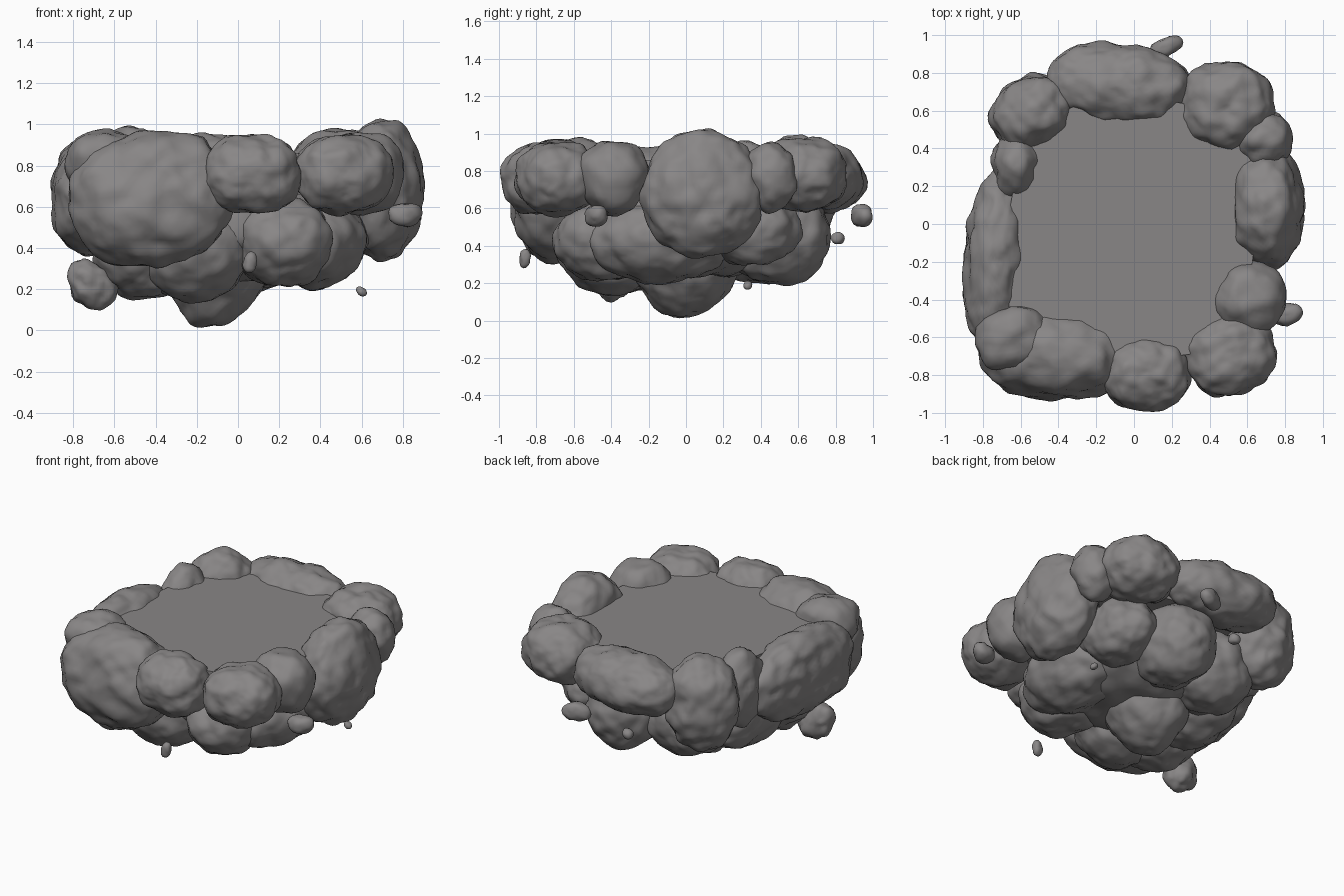
import bpy, bmesh, math
from mathutils import Vector, Matrix, noise

cube = bpy.data.objects.get("Cube")
if cube:
    bpy.data.objects.remove(cube, do_unlink=True)


def material(name, color):
    mat = bpy.data.materials.new(name)
    mat.use_nodes = True
    mat.diffuse_color = color
    bsdf = mat.node_tree.nodes["Principled BSDF"]
    bsdf.inputs["Base Color"].default_value = color
    bsdf.inputs["Roughness"].default_value = 0.9
    return mat


STONE = material("stone_grey", (0.25, 0.24, 0.24, 1))


def finish(name, bm, smooth):
    mesh = bpy.data.meshes.new(name)
    bm.to_mesh(mesh)
    bm.free()
    for poly in mesh.polygons:
        poly.use_smooth = smooth
    mesh.materials.append(STONE)
    obj = bpy.data.objects.new(name, mesh)
    bpy.context.collection.objects.link(obj)
    return obj


count = 0


def rock(name, center, radii, turn=0, detail=5, boxy=2.15, lean=0):
    """Lumpy, slightly boxy ellipsoid, leaned about y and turned about z in degrees."""
    global count
    count += 1
    bm = bmesh.new()
    bmesh.ops.create_icosphere(bm, subdivisions=detail, radius=1)
    shift = Vector((count * 7.3, count * 3.1, count * 5.7))
    size = Vector(radii)
    rough = min(0.022, 0.22 * min(radii))
    frequency = 3.2 / min(radii) ** 0.5
    spin = Matrix.Rotation(math.radians(turn), 3, "Z") @ Matrix.Rotation(math.radians(lean), 3, "Y")
    for v in bm.verts:
        d = v.co.normalized()
        p = d / sum(abs(c) ** boxy for c in d) ** (1 / boxy)
        p = p * size
        q = p * frequency + shift
        bump = noise.noise(q) + 0.6 * noise.noise(q * 2) + 0.15 * noise.noise(q * 5)
        normal = Vector(d[i] / size[i] for i in range(3)).normalized()
        v.co = spin @ (p + normal * bump * rough) + Vector(center)
    return finish(name, bm, True)


# Rim boulders around the plateau
rock("rim_front_left", (-0.42, -0.69, 0.64), (0.41, 0.24, 0.33), -4, lean=-6)
rock("rim_front_middle", (0.07, -0.79, 0.76), (0.24, 0.2, 0.19))
rock("rim_front_right", (0.51, -0.69, 0.76), (0.24, 0.22, 0.2), 20)
rock("rim_right_front", (0.61, -0.39, 0.77), (0.19, 0.19, 0.2), detail=4)
rock("rim_right_middle", (0.7, 0.09, 0.68), (0.2, 0.33, 0.34), boxy=2.05)
rock("rim_right_back", (0.69, 0.45, 0.77), (0.15, 0.14, 0.18), 25, detail=4)
rock("rim_back_right", (0.49, 0.63, 0.78), (0.25, 0.23, 0.2), -8)
rock("rim_back_middle", (-0.08, 0.74, 0.76), (0.39, 0.21, 0.19), -5)
rock("rim_back_left", (-0.53, 0.58, 0.67), (0.23, 0.2, 0.31), 25)
rock("rim_left_back", (-0.62, 0.31, 0.7), (0.13, 0.18, 0.26), detail=4)
rock("rim_left_middle", (-0.73, -0.18, 0.65), (0.17, 0.48, 0.28), -5)
rock("rim_corner_cap", (-0.64, -0.6, 0.81), (0.2, 0.17, 0.17), 25, detail=4)

# Underside boulders tapering to a tip
rock("under_tip", (-0.1, 0, 0.33), (0.26, 0.3, 0.32), boxy=1.75, lean=12)
rock("under_front", (-0.22, -0.4, 0.39), (0.28, 0.29, 0.25), boxy=2)
rock("under_front_right", (0.22, -0.43, 0.43), (0.24, 0.27, 0.22))
rock("under_right", (0.37, -0.14, 0.43), (0.25, 0.38, 0.23), boxy=2)
rock("under_right_back", (0.41, 0.35, 0.5), (0.21, 0.27, 0.21), boxy=2)
rock("under_back", (0.09, 0.49, 0.45), (0.25, 0.29, 0.26), boxy=2)
rock("under_back_left", (-0.29, 0.37, 0.45), (0.28, 0.28, 0.25), boxy=2)
rock("under_left", (-0.45, 0.03, 0.41), (0.24, 0.34, 0.24), boxy=2)
rock("under_left_front", (-0.45, -0.32, 0.38), (0.25, 0.27, 0.23), boxy=2)
rock("core", (0, 0, 0.52), (0.56, 0.6, 0.3), boxy=2.1)

# Loose floating stones
rock("loose_left", (-0.71, -0.4, 0.22), (0.13, 0.09, 0.1), 10, detail=4, lean=40)
rock("loose_right", (0.81, -0.48, 0.56), (0.085, 0.06, 0.06), 15, detail=3)
rock("loose_front", (0.06, -0.86, 0.33), (0.035, 0.03, 0.05), detail=3, lean=10)
rock("loose_chip", (0.6, 0.33, 0.19), (0.028, 0.024, 0.02), detail=3, lean=40)
rock("loose_back", (0.17, 0.94, 0.56), (0.09, 0.05, 0.06), 25, detail=3)
rock("loose_back_chip", (-0.13, 0.81, 0.44), (0.035, 0.035, 0.035), detail=3)

# Flat plateau, its edge buried in the rim boulders
bm = bmesh.new()
edge = [(0.08, -0.72), (0.5, -0.66), (0.6, -0.38), (0.67, 0.09), (0.66, 0.42),
        (0.48, 0.6), (-0.09, 0.7), (-0.52, 0.55), (-0.62, 0.3),
        (-0.7, -0.17), (-0.64, -0.58), (-0.4, -0.66)]
face = bm.faces.new([bm.verts.new((x, y, 0.86)) for x, y in edge])
bmesh.ops.extrude_face_region(bm, geom=[face])
bmesh.ops.translate(bm, verts=list(face.verts), vec=(0, 0, -0.2))
bmesh.ops.recalc_face_normals(bm, faces=bm.faces)
finish("plateau", bm, False)
